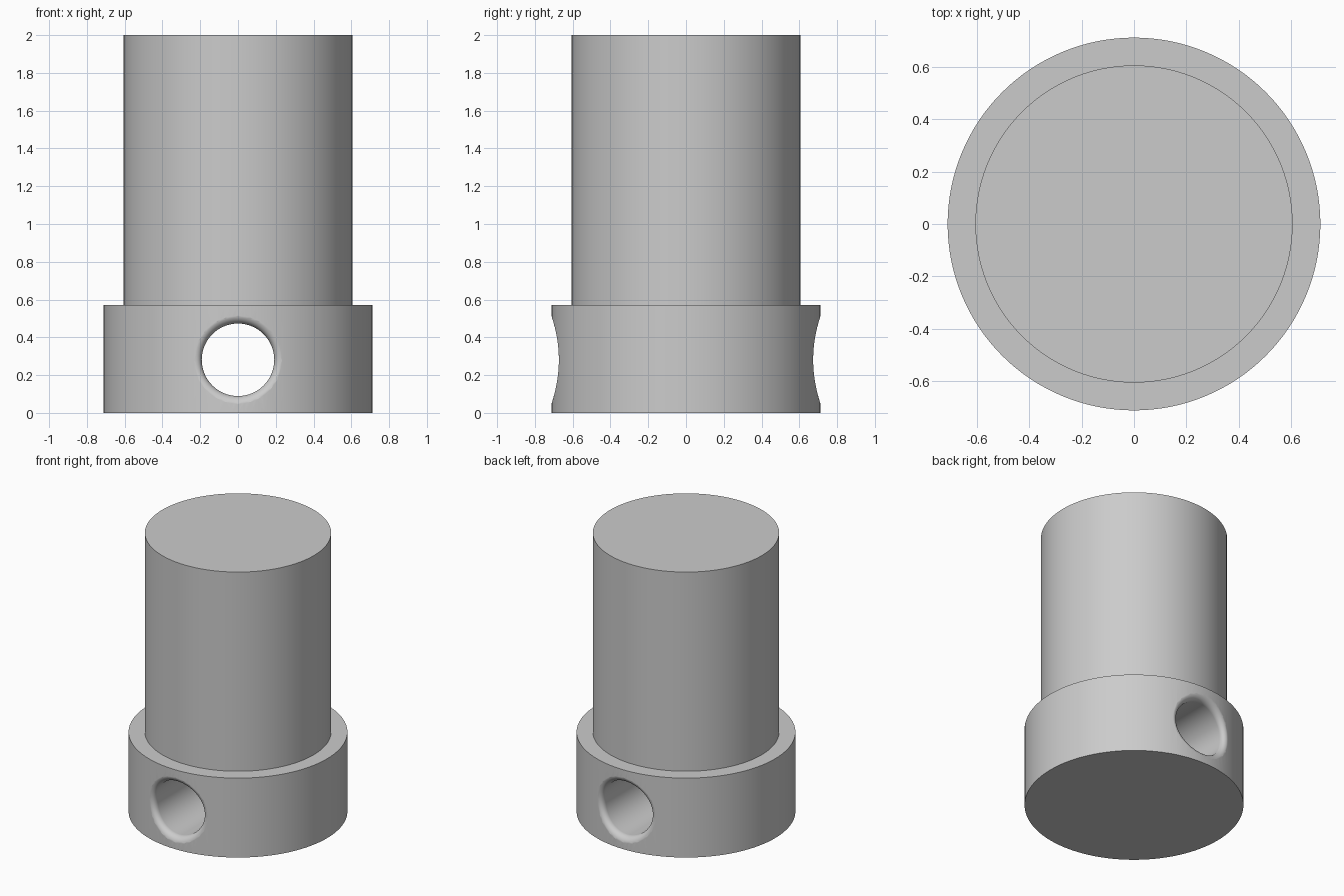
import bpy, bmesh, math

if "Cube" in bpy.data.objects:
    bpy.data.objects.remove(bpy.data.objects["Cube"])

COLLAR_R, SHAFT_R = 0.712, 0.606
COLLAR_H, TOTAL_H = 0.57, 2.0
BORE_R, FILLET, BORE_Z = 0.192, 0.05, 0.281
SEGS, BORE_SEGS, FILLET_STEPS = 128, 64, 8


def ring_mesh(name, rings):
    """Closed solid made by bridging successive rings of points."""
    bm = bmesh.new()
    loops = [[bm.verts.new(p) for p in ring] for ring in rings]
    n = len(rings[0])
    for a, b in zip(loops, loops[1:]):
        for i in range(n):
            j = (i + 1) % n
            bm.faces.new((a[i], a[j], b[j], b[i]))
    bm.faces.new(loops[0])
    bm.faces.new(loops[-1])
    bmesh.ops.recalc_face_normals(bm, faces=bm.faces)
    mesh = bpy.data.meshes.new(name)
    bm.to_mesh(mesh)
    bm.free()
    obj = bpy.data.objects.new(name, mesh)
    bpy.context.collection.objects.link(obj)
    return obj


def circle(n):
    return [(math.cos(math.tau * i / n), math.sin(math.tau * i / n)) for i in range(n)]


# Stepped pin: wide collar below, narrower shaft above
profile = [(COLLAR_R, 0), (COLLAR_R, COLLAR_H), (SHAFT_R, COLLAR_H), (SHAFT_R, TOTAL_H)]
pin = ring_mesh("collared_pin", [[(r * c, r * s, z) for c, s in circle(SEGS)] for r, z in profile])


# Cross bore cutter, flared at both mouths to follow the collar surface
def mouth_ring(phi, side):
    rho = BORE_R + FILLET * (1 - math.cos(phi))
    depth = FILLET * (1 - math.sin(phi)) - 0.0008
    return [(rho * c, side * (math.sqrt(COLLAR_R ** 2 - (rho * c) ** 2) - depth), BORE_Z + rho * s)
            for c, s in circle(BORE_SEGS)]


def end_ring(side):
    rho = BORE_R + FILLET
    return [(rho * c, side * 0.9, BORE_Z + rho * s) for c, s in circle(BORE_SEGS)]


phis = [math.pi / 2 * k / FILLET_STEPS for k in range(FILLET_STEPS + 1)]
rings = [end_ring(-1)] + [mouth_ring(p, -1) for p in reversed(phis)]
rings += [mouth_ring(p, 1) for p in phis] + [end_ring(1)]
cutter = ring_mesh("bore_cutter", rings)
cutter.hide_render = True

# Cut the bore through the collar
bpy.context.view_layer.objects.active = pin
pin.select_set(True)
cut = pin.modifiers.new("bore", 'BOOLEAN')
cut.operation = 'DIFFERENCE'
cut.solver = 'EXACT'
cut.object = cutter
bpy.ops.object.modifier_apply(modifier=cut.name)
bpy.data.objects.remove(cutter)

# Smooth round faces, crisp shoulders
bpy.ops.object.shade_smooth_by_angle(angle=math.radians(35))
weighted = pin.modifiers.new("weighted_normals", 'WEIGHTED_NORMAL')
weighted.keep_sharp = True

# Plain grey finish
grey = bpy.data.materials.new("plain_grey")
grey.diffuse_color = (0.6, 0.6, 0.6, 1)
grey.use_nodes = True
grey.node_tree.nodes["Principled BSDF"].inputs["Base Color"].default_value = grey.diffuse_color
pin.data.materials.clear()
pin.data.materials.append(grey)
